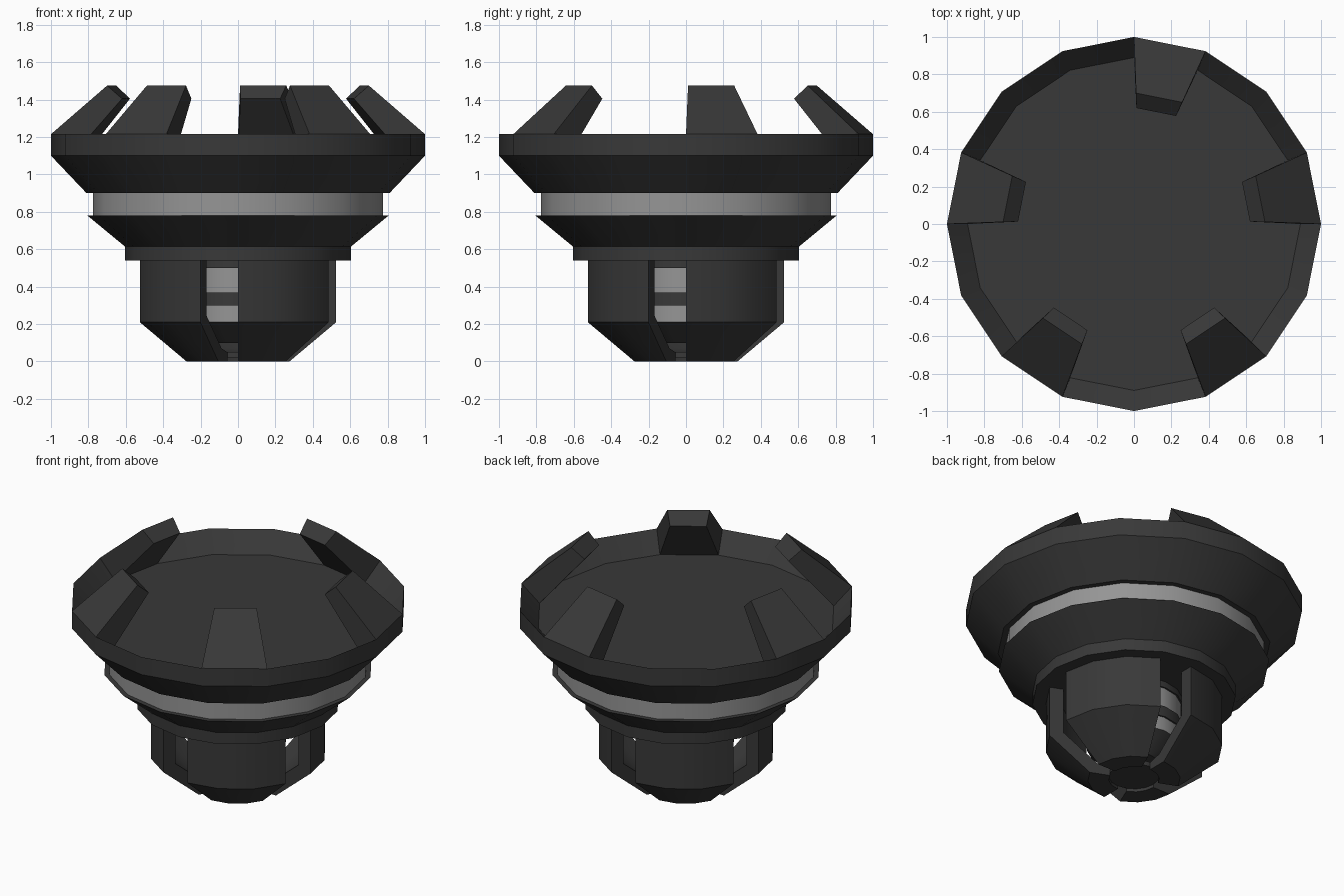
import bpy, bmesh
from math import cos, sin, radians

if "Cube" in bpy.data.objects:
    bpy.data.objects.remove(bpy.data.objects["Cube"])

N = 16
STEP = 360 / N


def material(name, v):
    m = bpy.data.materials.new(name)
    m.diffuse_color = (v, v, v, 1)
    m.use_nodes = True
    m.node_tree.nodes["Principled BSDF"].inputs["Base Color"].default_value = m.diffuse_color
    return m


BLACK = material("black", 0.04)
SILVER = material("silver", 0.3)


def polar(r, deg, z):
    return (r * cos(radians(deg)), r * sin(radians(deg)), z)


def finish(bm, name, mat):
    bmesh.ops.remove_doubles(bm, verts=bm.verts, dist=0.0005)
    bmesh.ops.recalc_face_normals(bm, faces=bm.faces)
    mesh = bpy.data.meshes.new(name)
    bm.to_mesh(mesh)
    bm.free()
    ob = bpy.data.objects.new(name, mesh)
    bpy.context.collection.objects.link(ob)
    mesh.materials.append(mat)
    bpy.ops.object.select_all(action='DESELECT')
    ob.select_set(True)
    bpy.context.view_layer.objects.active = ob
    bpy.ops.object.shade_smooth_by_angle(angle=radians(30))
    return ob


def lathe(profile, first=0, count=N, loop=False, skip=None):
    """Sweep an (r, z) profile around z; end caps for open rims or partial sweeps."""
    bm = bmesh.new()
    full = count == N
    cols = [[bm.verts.new(polar(r, (first + i) * STEP, z)) for r, z in profile]
            for i in range(count if full else count + 1)]
    m = len(profile)
    for i in range(count):
        a, b = cols[i], cols[(i + 1) % len(cols)]
        for j in range(m if loop else m - 1):
            if skip and skip(i, j):
                continue
            k = (j + 1) % m
            bm.faces.new((a[j], b[j], b[k], a[k]))
    if not full:
        bm.faces.new(cols[0])
        bm.faces.new(cols[-1])
    elif not loop:
        bm.faces.new([c[0] for c in cols])
        bm.faces.new([c[-1] for c in cols])
    return bm


# Dished head with five inward-leaning claws growing from the rim
claws = (0, 3, 7, 10, 13)
bm = lathe([(0.81, 0.90), (1, 1.10), (1, 1.215), (0.89, 1.095)],
           skip=lambda i, j: j == 2 and i in claws)
for c in claws:
    a, b = c * STEP, (c + 1) * STEP
    section = [(1, 1.215, 0), (0.70, 1.475, 0.9), (0.62, 1.405, 1.2), (0.89, 1.095, 0)]
    left = [bm.verts.new(polar(r, a + d, z)) for r, z, d in section]
    right = [bm.verts.new(polar(r, b - d, z)) for r, z, d in section]
    for j in range(3):
        bm.faces.new((left[j], right[j], right[j + 1], left[j + 1]))
    bm.faces.new(left)
    bm.faces.new(right)
finish(bm, "clawed_head", BLACK)

# Silver band and conical collar
finish(lathe([(0.775, 0.775), (0.775, 0.905)]), "silver_band", SILVER)
finish(lathe([(0.605, 0.54), (0.605, 0.615), (0.805, 0.78)]), "collar", BLACK)

# Four curved lower petals with open slots between them
petal = [(0.525, 0.545), (0.525, 0.21), (0.275, 0), (0.15, 0),
         (0.15, 0.05), (0.23, 0.07), (0.44, 0.245), (0.44, 0.545)]
for q in range(4):
    finish(lathe(petal, q * 4, 3, loop=True), "petal_%d" % q, BLACK)

# Banded inner core and bottom plug
finish(lathe([(0.29, 0.50), (0.29, 0.545)]), "core_top", BLACK)
finish(lathe([(0.28, 0.365), (0.28, 0.50)]), "core_upper_band", SILVER)
finish(lathe([(0.29, 0.30), (0.29, 0.37)]), "core_ring", BLACK)
finish(lathe([(0.28, 0.21), (0.28, 0.305)]), "core_lower_band", SILVER)
finish(lathe([(0.15, 0.10), (0.28, 0.21)]), "core_tip", BLACK)
finish(lathe([(0.15, 0.02), (0.15, 0.05)]), "bottom_plug", BLACK)
